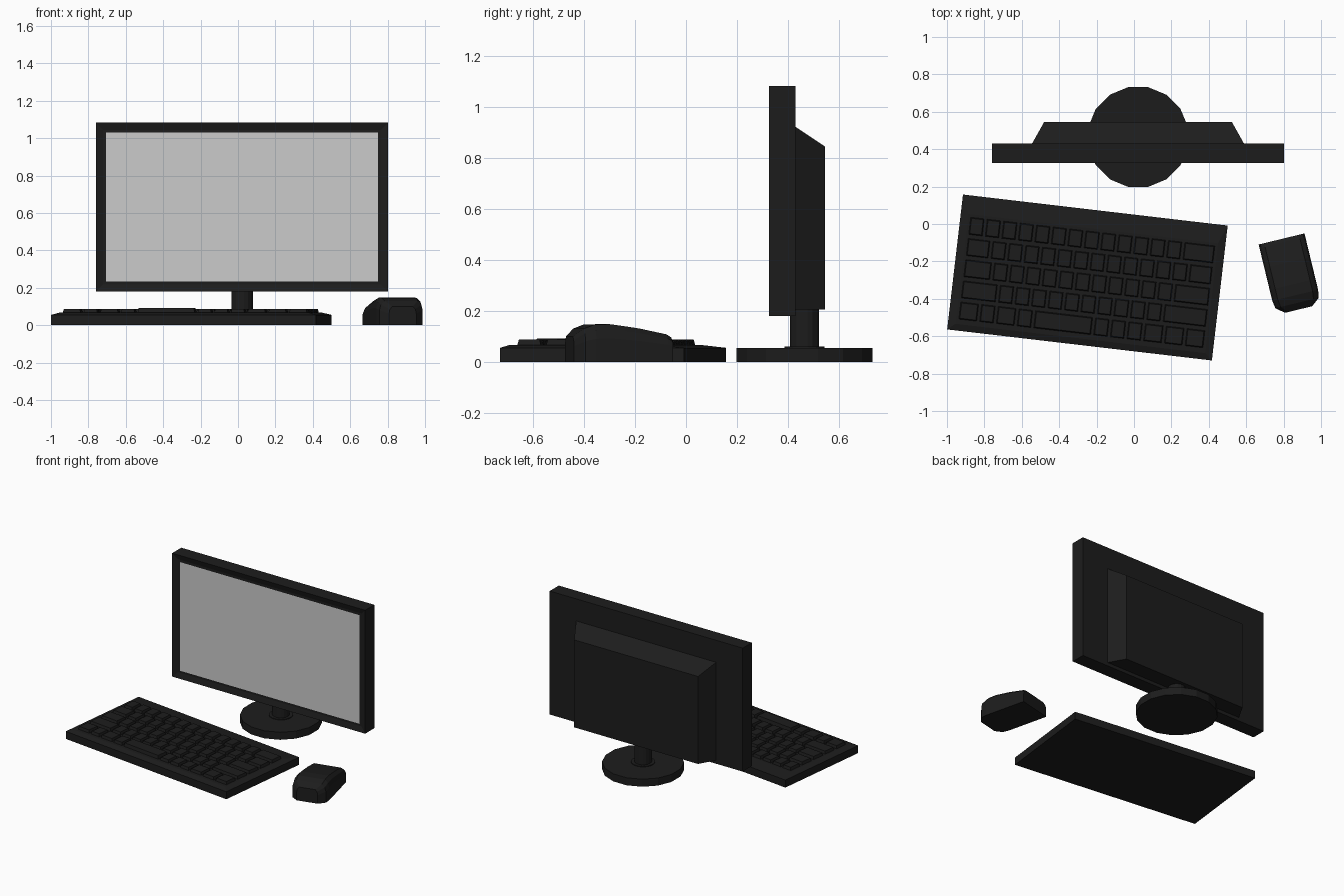
import bpy, bmesh
from math import radians, pi
from mathutils import Matrix, Vector

if "Cube" in bpy.data.objects:
    bpy.data.objects.remove(bpy.data.objects["Cube"])

black = bpy.data.materials.new("black_plastic")
black.diffuse_color = (0.012, 0.012, 0.012, 1)
black.use_nodes = True
black.node_tree.nodes["Principled BSDF"].inputs["Base Color"].default_value = black.diffuse_color


def finish(name, bm, mat=black, loc=(0, 0, 0), rot=0.0):
    bmesh.ops.recalc_face_normals(bm, faces=bm.faces)
    me = bpy.data.meshes.new(name)
    bm.to_mesh(me)
    bm.free()
    ob = bpy.data.objects.new(name, me)
    bpy.context.collection.objects.link(ob)
    ob.location = loc
    ob.rotation_euler.z = rot
    if mat:
        me.materials.append(mat)
    return ob


def loft(bm, rings):
    """Skin a list of equal-length point rings and cap both ends."""
    rows = [[bm.verts.new(p) for p in r] for r in rings]
    n = len(rows[0])
    for a, b in zip(rows, rows[1:]):
        for i in range(n):
            j = (i + 1) % n
            bm.faces.new((a[i], a[j], b[j], b[i]))
    bm.faces.new(rows[0])
    bm.faces.new(rows[-1])


def rect_z(x0, x1, y0, y1, z):
    return [(x0, y0, z), (x1, y0, z), (x1, y1, z), (x0, y1, z)]


def rect_y(x0, x1, z0, z1, y):
    return [(x0, y, z0), (x1, y, z0), (x1, y, z1), (x0, y, z1)]


def disc(name, radius, z0, z1):
    bm = bmesh.new()
    bmesh.ops.create_cone(bm, cap_ends=True, segments=16, radius1=radius,
                          radius2=radius, depth=z1 - z0,
                          matrix=Matrix.Rotation(pi / 16, 4, 'Z'))
    return finish(name, bm, loc=(0.022, 0.465, (z0 + z1) / 2))


# Monitor casing: slab with a recessed front
bm = bmesh.new()
loft(bm, [rect_y(-0.76, 0.802, 0.18, 1.083, 0.325),
          rect_y(-0.76, 0.802, 0.18, 1.083, 0.43)])
bmesh.ops.recalc_face_normals(bm, faces=bm.faces)
front = [f for f in bm.faces if f.normal.y < -0.9]
bmesh.ops.inset_region(bm, faces=front, thickness=0.054)
bmesh.ops.translate(bm, vec=Vector((0, 0.012, 0)), verts=front[0].verts[:])
finish("monitor_bezel", bm)

# Display surface
bm = bmesh.new()
bm.faces.new([bm.verts.new(p) for p in rect_y(-0.706, 0.748, 0.234, 1.029, 0.335)])
finish("screen", bm, mat=None)

# Rear housing, sloped at the top and sides
bm = bmesh.new()
loft(bm, [rect_y(-0.545, 0.588, 0.205, 0.922, 0.43),
          rect_y(-0.48, 0.523, 0.205, 0.845, 0.546)])
finish("rear_housing", bm)

# Stand
disc("stand_base", 0.272, 0.0, 0.055)
disc("stand_collar", 0.08, 0.05, 0.06)
disc("stand_neck", 0.058, 0.05, 0.23)

# Keyboard body with a slightly crowned top
kb = dict(loc=(-0.249, -0.286, 0), rot=radians(-6.69))
W, D = 0.7125, 0.363
bm = bmesh.new()
loft(bm, [rect_z(-W, W, -D, D, 0),
          rect_z(-W, W, -D, D, 0.055),
          rect_z(-W + 0.04, W - 0.04, -D + 0.035, D - 0.1, 0.067)])
finish("keyboard_body", bm, **kb)

# Keys: each row lists key widths, stretched to fill the row
rows = [[1] * 13 + [2],
        [1.5] + [1] * 12 + [1.5],
        [1.75] + [1] * 11 + [2.25],
        [2.25] + [1] * 10 + [2.75],
        [1.25, 1, 1.25, 1, 3.6, 1, 1, 1, 1.25, 1.25, 1.25]]
bm = bmesh.new()
left, right, top, pitch = -0.665, 0.665, 0.25, 0.114
for r, row in enumerate(rows):
    unit = (right - left) / sum(row)
    x = left
    y1 = top - r * pitch
    y0 = y1 - pitch + 0.016
    for w in row:
        x0, x1 = x + 0.005, x + w * unit - 0.005
        z = 0.091 if w > 3 else 0.087
        loft(bm, [rect_z(x0, x1, y0, y1, 0.055),
                  rect_z(x0 + 0.008, x1 - 0.008, y0 + 0.008, y1 - 0.008, z)])
        x += w * unit
finish("keys", bm, **kb)

# Mouse: cross-sections (distance from cable end, half width, height)
sections = [(0.0, 0.126, 0.095), (0.02, 0.126, 0.108), (0.13, 0.126, 0.131),
            (0.19, 0.126, 0.14), (0.25, 0.126, 0.148), (0.31, 0.126, 0.146),
            (0.352, 0.119, 0.13), (0.388, 0.075, 0.1)]
bm = bmesh.new()
loft(bm, [[(-w, -s, 0), (-w, -s, 0.62 * h), (-0.93 * w, -s, 0.85 * h),
           (-0.76 * w, -s, h), (0.76 * w, -s, h), (0.93 * w, -s, 0.85 * h),
           (w, -s, 0.62 * h), (w, -s, 0)] for s, w, h in sections])
finish("mouse", bm, loc=(0.789, -0.08, 0), rot=radians(13.6))
